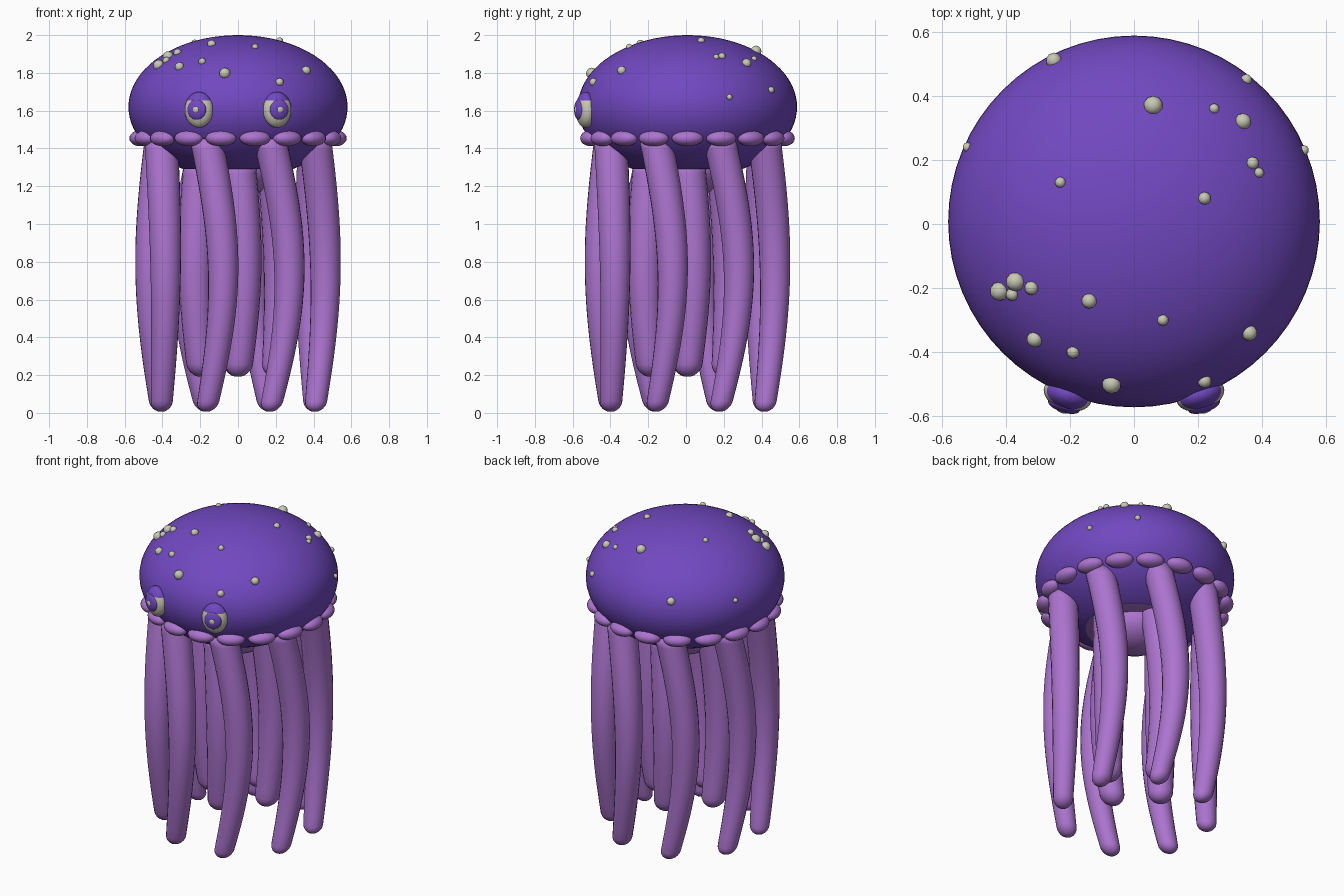
import bpy, bmesh
from math import sin, cos, pi, radians, sqrt
from mathutils import Matrix, Vector

cube = bpy.data.objects.get("Cube")
if cube:
    bpy.data.objects.remove(cube)


def material(name, r, g, b):
    m = bpy.data.materials.new(name)
    m.use_nodes = True
    m.diffuse_color = (r, g, b, 1)
    m.node_tree.nodes["Principled BSDF"].inputs["Base Color"].default_value = (r, g, b, 1)
    return m


deep_purple = material("deep purple", .165, .065, .53)
light_purple = material("light purple", .41, .175, .62)
pale_stone = material("pale stone", .58, .58, .46)

Y0 = .008                      # body axis sits slightly behind the eyes
BELL_R, BELL_H, BELL_Z, CUT_Z = .58, .38, 1.62, 1.29


def finish(name, bm, *mats):
    bmesh.ops.recalc_face_normals(bm, faces=bm.faces)
    for f in bm.faces:
        f.smooth = True
    mesh = bpy.data.meshes.new(name)
    bm.to_mesh(mesh)
    bm.free()
    for m in mats:
        mesh.materials.append(m)
    obj = bpy.data.objects.new(name, mesh)
    bpy.context.collection.objects.link(obj)
    return obj


def ball(bm, loc, size, turn=0, seg=24, rings=14):
    """Add a stretched ball turned about z."""
    m = (Matrix.Translation(loc) @ Matrix.Rotation(turn, 4, 'Z')
         @ Matrix.Diagonal((*size, 1)))
    return bmesh.ops.create_uvsphere(bm, u_segments=seg, v_segments=rings,
                                     radius=1, matrix=m)["verts"]


# Bell: ellipsoid with a flat, lighter underside
bm = bmesh.new()
ball(bm, (0, Y0, BELL_Z), (BELL_R, BELL_R, BELL_H), 0, 64, 40)
cut = bmesh.ops.bisect_plane(bm, geom=bm.verts[:] + bm.edges[:] + bm.faces[:],
                             plane_co=(0, 0, CUT_Z), plane_no=(0, 0, -1), clear_outer=True)
rim = [e for e in cut["geom_cut"] if isinstance(e, bmesh.types.BMEdge)]
for f in bmesh.ops.contextual_create(bm, geom=rim)["faces"]:
    f.material_index = 1
bell = finish("bell", bm, deep_purple, light_purple)
bpy.context.view_layer.objects.active = bell
bell.select_set(True)
bpy.ops.object.shade_smooth_by_angle(angle=radians(35))
bell.select_set(False)

# Ruffle of flattened beads around the rim
bm = bmesh.new()
for i in range(18):
    a = i * pi / 9
    ball(bm, (.52 * cos(a), Y0 + .52 * sin(a), 1.454), (.055, .083, .042), a, 20, 12)
finish("rim_beads", bm, light_purple)


def tentacle(name, angle, top, bottom, reach, swell, bow, thick, thin):
    """Sweep rings down a bowed path, closing in a rounded tip."""
    bm = bmesh.new()
    out = Vector((cos(angle), sin(angle), 0))
    side = Vector((-sin(angle), cos(angle), 0))
    levels = [top + (bottom + thin - top) * i / 24 for i in range(25)]
    levels += [bottom + thin * (1 - sin(k * pi / 12)) for k in range(1, 6)]
    rings, sides = [], 20
    for z in levels:
        t = (top - z) / (top - bottom)
        r = thick + (thin - thick) * t ** 2
        if z < bottom + thin:
            r *= sqrt(max(0, 1 - ((bottom + thin - z) / thin) ** 2))
        c = out * (reach + swell * sin(pi * t)) + side * bow * sin(pi * t)
        c += Vector((0, Y0, z))
        rings.append([bm.verts.new(c + r * (out * cos(2 * pi * k / sides)
                                            + side * sin(2 * pi * k / sides)))
                      for k in range(sides)])
    for a, b in zip(rings, rings[1:]):
        for k in range(sides):
            n = (k + 1) % sides
            bm.faces.new((a[k], a[n], b[n], b[k]))
    bm.faces.new(rings[0])
    bm.faces.new(rings[-1])
    finish(name, bm, light_purple)


for i in range(8):
    tentacle(f"outer_tentacle_{i + 1}", (i + .5) * pi / 4, 1.45, .005,
             .44, .018, .105, .088, .056)
for i in range(4):
    tentacle(f"inner_tentacle_{i + 1}", i * pi / 2, 1.31, .19,
             .195, .03, .035, .095, .07)

# Hub joining the inner tentacles
bm = bmesh.new()
ball(bm, (0, Y0, CUT_Z), (.2, .2, .15))
finish("tentacle_hub", bm, light_purple)

# Eyes: pale ball with a lid on the upper part, iris and highlight
for name, s in (("left", 1), ("right", -1)):
    turn = s * radians(18)
    centre = Vector((s * .207, -.532, 1.605))
    facing = Vector((sin(turn), -cos(turn), 0))
    bm = bmesh.new()
    ball(bm, centre, (.077, .05, .095), turn, 32, 24)
    for f in bm.faces:
        mid = f.calc_center_median() - centre
        if mid.z > .05:
            f.material_index = 1
    finish(name + "_eye", bm, pale_stone, deep_purple)
    bm = bmesh.new()
    ball(bm, centre + facing * .037, (.052, .021, .054), turn)
    finish(name + "_iris", bm, deep_purple)
    bm = bmesh.new()
    ball(bm, centre + facing * .055, (.017, .006, .017), turn, 12, 8)
    finish(name + "_highlight", bm, pale_stone)

# Spots scattered on the bell: x, y, radius
SPOTS = ((-.25, .51, .025), (.06, .37, .03), (.25, .36, .016), (.34, .32, .026),
         (.35, .45, .018), (.53, .23, .016), (.37, .19, .02), (.39, .16, .016),
         (.22, .08, .02), (-.23, .13, .017), (-.52, .24, .015), (-.37, -.18, .03),
         (-.42, -.21, .03), (-.38, -.22, .02), (-.32, -.2, .022), (-.14, -.24, .024),
         (-.31, -.36, .025), (-.19, -.4, .02), (.09, -.3, .018), (.36, -.34, .025),
         (.22, -.49, .022), (-.07, -.5, .03))
bm = bmesh.new()
for x, y, r in SPOTS:
    d = (x * x + (y - Y0) ** 2) / BELL_R ** 2
    z = BELL_Z + BELL_H * sqrt(max(0, 1 - d))
    bmesh.ops.create_icosphere(bm, subdivisions=2, radius=r,
                               matrix=Matrix.Translation((x, y, z)))
finish("bell_spots", bm, pale_stone)
